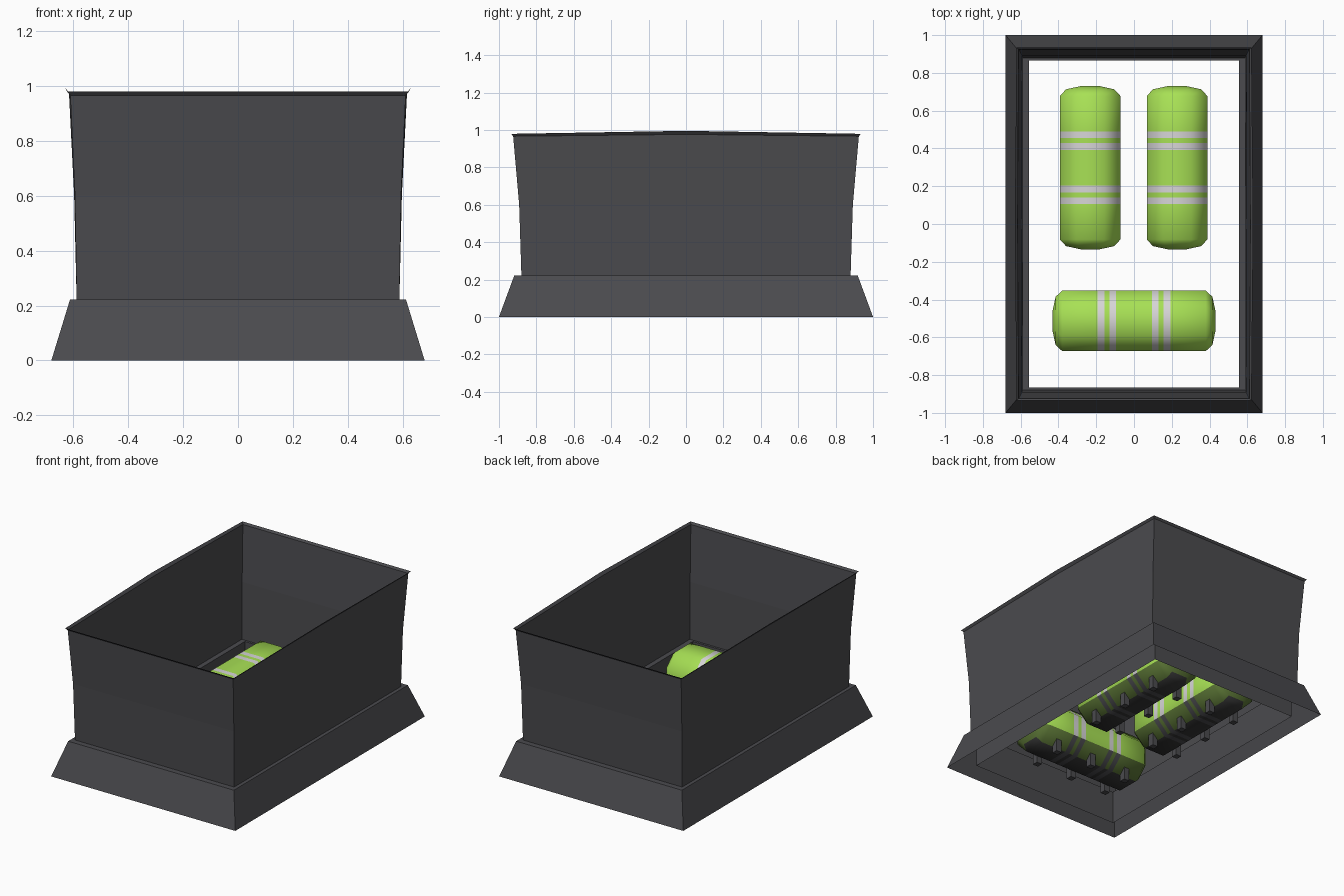
import bpy, bmesh, math
from mathutils import Matrix

if "Cube" in bpy.data.objects:
    bpy.data.objects.remove(bpy.data.objects["Cube"])


def material(name, rgb):
    m = bpy.data.materials.new(name)
    m.diffuse_color = (*rgb, 1)
    m.use_nodes = True
    m.node_tree.nodes["Principled BSDF"].inputs["Base Color"].default_value = m.diffuse_color
    return m


GREY = material("dark grey", (0.07, 0.07, 0.077))
GREEN = material("lime green", (0.39, 0.75, 0.09))
SILVER = material("light grey", (0.68, 0.67, 0.68))
OLIVE = material("dark olive", (0.10, 0.17, 0.035))
CHARCOAL = material("charcoal", (0.035, 0.035, 0.035))


def finish(name, bm, mats):
    bmesh.ops.recalc_face_normals(bm, faces=bm.faces)
    me = bpy.data.meshes.new(name)
    bm.to_mesh(me)
    bm.free()
    for m in mats:
        me.materials.append(m)
    ob = bpy.data.objects.new(name, me)
    bpy.context.collection.objects.link(ob)
    return ob


def frame(name, sections):
    """Rectangular rings (hx, hy, z, side bulge, side rise) joined into an open shell."""
    bm = bmesh.new()
    rings = []
    for hx, hy, z, b, r in sections:
        pts = [(hx, -hy, z), (hx + b, 0, z + r), (hx, hy, z),
               (-hx, hy, z), (-hx - b, 0, z + r), (-hx, -hy, z)]
        rings.append([bm.verts.new(p) for p in pts])
    for a, c in zip(rings, rings[1:]):
        for i in range(6):
            j = (i + 1) % 6
            bm.faces.new((a[i], a[j], c[j], c[i]))
    return finish(name, bm, [GREY])


# hollow base skirt: sloped outside, flat ledge, straight inner opening
frame("base_skirt", [(0.68, 1.0, 0, 0, 0), (0.612, 0.918, 0.222, 0, 0),
                     (0.555, 0.865, 0.222, 0, 0), (0.555, 0.865, 0, 0, 0)])

# sheet walls, flared upwards, with an out-turned lip
frame("walls", [(0.588, 0.88, 0.222, 0, 0), (0.594, 0.892, 0.6, 0.003, 0),
                (0.611, 0.924, 0.966, 0.005, 0.010), (0.622, 0.935, 0.979, 0.009, 0.016)])


# striped canisters with a chamfered square section, along their own x axis
ZC = 0.205
R = 0.16
FLAT = 0.075 / R
SECTION = [(1, -FLAT), (1, FLAT), (FLAT, 1), (-FLAT, 1),
           (-1, FLAT), (-1, -FLAT), (-FLAT, -1), (FLAT, -1)]
SEG = len(SECTION)
HALF = [(0.095, R), (0.13, R), (0.157, R), (0.192, R), (0.38, R), (0.415, 0.128), (0.432, 0.05)]
PROFILE = [(-x, r) for x, r in reversed(HALF)] + HALF


def canister(name, x, y, angle):
    bm = bmesh.new()
    rings = [[bm.verts.new((px, r * a, r * b)) for a, b in SECTION] for px, r in PROFILE]
    for k in range(len(rings) - 1):
        mid = abs(PROFILE[k][0] + PROFILE[k + 1][0]) / 2
        band = 0.095 < mid < 0.13 or 0.157 < mid < 0.192
        for i in range(SEG):
            j = (i + 1) % SEG
            f = bm.faces.new((rings[k][i], rings[k][j], rings[k + 1][j], rings[k + 1][i]))
            height = f.calc_center_median().z
            # dark underside: olive chamfers, charcoal belly, grey bands
            if height < -0.05:
                f.material_index = 4 if band else (3 if height < -0.13 else 2)
            else:
                f.material_index = int(band)
            f.smooth = True
    for ring in (rings[0], rings[-1]):
        bm.faces.new(ring).smooth = True
    place = Matrix.Translation((x, y, 0)) @ Matrix.Rotation(angle, 4, 'Z')
    ob = finish(name, bm, [GREEN, SILVER, OLIVE, CHARCOAL, GREY])
    ob.matrix_world = place @ Matrix.Translation((0, 0, ZC))

    # three pairs of short support pegs under the canister
    bm = bmesh.new()
    for px in (-0.275, 0, 0.275):
        for py in (-0.095, 0.095):
            bmesh.ops.create_cube(bm, size=1, matrix=Matrix.Translation((px, py, 0.05))
                                  @ Matrix.Diagonal((0.04, 0.04, 0.1, 1)))
    finish(name + "_pegs", bm, [GREY]).matrix_world = place


canister("canister_left", -0.232, 0.298, math.pi / 2)
canister("canister_right", 0.228, 0.298, math.pi / 2)
canister("canister_front", 0, -0.513, 0)
